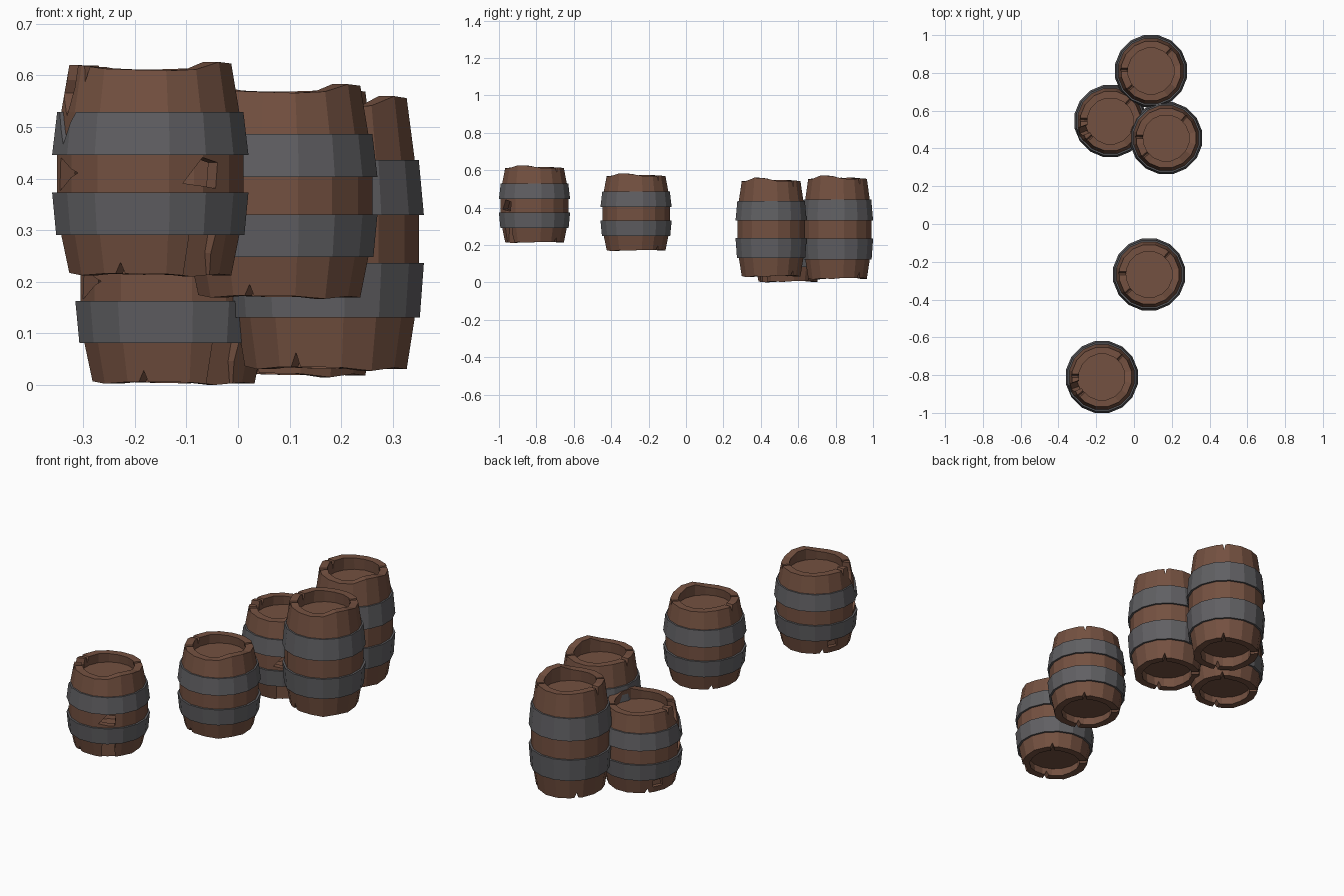
import bpy, bmesh, math, random
from mathutils import Matrix, Vector

if "Cube" in bpy.data.objects:
    bpy.data.objects.remove(bpy.data.objects["Cube"], do_unlink=True)

SIDES = 16


def material(name, colour):
    mat = bpy.data.materials.new(name)
    mat.use_nodes = True
    mat.diffuse_color = (*colour, 1)
    mat.node_tree.nodes["Principled BSDF"].inputs["Base Color"].default_value = (*colour, 1)
    return mat


WOOD = material("brown wood", (0.175, 0.082, 0.052))
IRON = material("grey iron", (0.118, 0.116, 0.124))


def finish(bm, name, mat=None):
    bmesh.ops.recalc_face_normals(bm, faces=bm.faces)
    mesh = bpy.data.meshes.new(name)
    bm.to_mesh(mesh)
    bm.free()
    if mat:
        mesh.materials.append(mat)
    obj = bpy.data.objects.new(name, mesh)
    bpy.context.collection.objects.link(obj)
    return obj


def lathe(name, profile, mat, top=None, bottom=None):
    """Spin a closed (radius, height) profile; top and bottom give rim offsets per side."""
    bm = bmesh.new()
    rings = []
    for k in range(SIDES):
        a = math.tau * (k + 0.5) / SIDES
        ring = []
        for r, z in profile:
            if top and z > 0.39:
                z += top[k] / 1000
            if bottom and z < 0.001:
                z += bottom[k] / 1000
            ring.append(bm.verts.new((r * math.cos(a), r * math.sin(a), z)))
        rings.append(ring)
    n = len(profile)
    for k in range(SIDES):
        a, b = rings[k], rings[(k + 1) % SIDES]
        for i in range(n):
            j = (i + 1) % n
            bm.faces.new((a[i], b[i], b[j], a[j]))
    return finish(bm, name, mat)


def disc(name, radius, z, depth, mat):
    bm = bmesh.new()
    bmesh.ops.create_cone(bm, cap_ends=True, segments=SIDES, radius1=radius,
                          radius2=radius, depth=depth,
                          matrix=Matrix.Translation((0, 0, z)) @ Matrix.Rotation(math.pi / SIDES, 4, 'Z'))
    return finish(bm, name, mat)


def chip(bm, degrees, outline, near=0.09, far=0.23, lean=0.0):
    """Add a prism whose (sideways, height) outline is pushed out along a direction."""
    a = math.radians(degrees)
    out = Vector((math.cos(a), math.sin(a), 0))
    side = Vector((-math.sin(a), math.cos(a), 0))
    ends = []
    for r in (near, far):
        ends.append([bm.verts.new(out * (r - lean * z) + side * s + Vector((0, 0, z)))
                     for s, z in outline])
    inner, outer = ends
    bm.faces.new(inner)
    bm.faces.new(outer[::-1])
    for i in range(len(outline)):
        j = (i + 1) % len(outline)
        bm.faces.new((inner[i], inner[j], outer[j], outer[i]))


def carve(obj, bm):
    """Subtract the chips, bake the result and delete the cutter."""
    cutter = finish(bm, "cutter")
    cutter.hide_render = True
    mod = obj.modifiers.new("chips", 'BOOLEAN')
    mod.operation, mod.solver, mod.object = 'DIFFERENCE', 'EXACT', cutter
    graph = bpy.context.evaluated_depsgraph_get()
    mesh = bpy.data.meshes.new_from_object(obj.evaluated_get(graph))
    obj.modifiers.clear()
    obj.data = mesh
    bpy.data.objects.remove(cutter, do_unlink=True)


# Uneven stave ends, in thousandths
rng = random.Random(4)
TOP = [rng.uniform(0, 6) for _ in range(SIDES)]
TOP[8], TOP[9], TOP[14], TOP[15] = 9, 8, 15, 12
TOP[10], TOP[11], TOP[12] = 2, 0, -2
BOTTOM = [rng.uniform(-4, 2) for _ in range(SIDES)]
BOTTOM[10], BOTTOM[11], BOTTOM[13] = 0, 0, -6

STAVES = [(0.16, 0), (0.176, 0.075), (0.184, 0.157), (0.184, 0.23), (0.176, 0.313), (0.16, 0.395),
          (0.123, 0.395), (0.13, 0.335), (0.152, 0.235), (0.152, 0.155), (0.13, 0.06), (0.123, 0)]


def barrel(label, place, stretch=1.0, broken=False):
    staves = lathe(label + "_staves", STAVES, WOOD, TOP, BOTTOM)
    parts = [staves]

    # Rim notches shared by every barrel
    bm = bmesh.new()
    for angle, width in ((48, 0.016), (220, 0.016), (178, 0.02)):
        chip(bm, angle, [(-width, 0.43), (-0.002, 0.372), (width * 0.8, 0.43)])
    for angle in (45, 135, 248):
        chip(bm, angle, [(-0.02, -0.02), (0.018, -0.02), (0.003, 0.022)])
    if broken:
        # Missing splinters and holes through the staves
        chip(bm, 200, [(-0.03, 0.45), (-0.022, 0.375), (-0.03, 0.35), (0.005, 0.305), (0.022, 0.36), (0.018, 0.45)])
        chip(bm, 205, [(-0.03, 0.16), (0.045, 0.195), (-0.025, 0.225)])
        chip(bm, 305, [(-0.045, 0.175), (0.03, 0.165), (0.035, 0.215), (-0.005, 0.225)])
        chip(bm, 306, [(-0.034, -0.03), (0.032, -0.03), (0.026, 0.04), (0.034, 0.08), (-0.03, 0.085)], near=0.144)
        chip(bm, 152, [(-0.02, 0.03), (0.03, 0.03), (0.025, 0.07), (-0.025, 0.065)], near=0.144)
    carve(staves, bm)

    # Iron hoops
    for name, z0, z1, r0, r1 in (("lower", 0.075, 0.157, 0.186, 0.194),
                                 ("upper", 0.23, 0.313, 0.194, 0.184)):
        hoop = lathe(f"{label}_{name}_hoop",
                     [(r0, z0), (r1, z1), (r1 - 0.02, z1), (r0 - 0.02, z0)], IRON)
        if broken and name == "upper":
            bm = bmesh.new()
            chip(bm, 205, [(-0.04, 0.33), (-0.012, 0.275), (0.004, 0.25), (0.05, 0.33)], near=0.15)
            carve(hoop, bm)
        parts.append(hoop)

    # Sunken lid and base
    parts.append(disc(label + "_lid", 0.134, 0.342, 0.02, WOOD))
    parts.append(disc(label + "_base", 0.134, 0.05, 0.02, WOOD))

    for part in parts:
        part.location = place
        part.scale.z = stretch


barrel("front_broken_barrel", (-0.17, -0.81, 0.216), broken=True)
barrel("middle_barrel", (0.08, -0.267, 0.173))
barrel("tall_barrel", (0.17, 0.455, 0.035), stretch=1.28)
barrel("back_tall_barrel", (0.09, 0.81, 0.023), stretch=1.34)
barrel("back_broken_barrel", (-0.125, 0.545, 0.006), broken=True)
